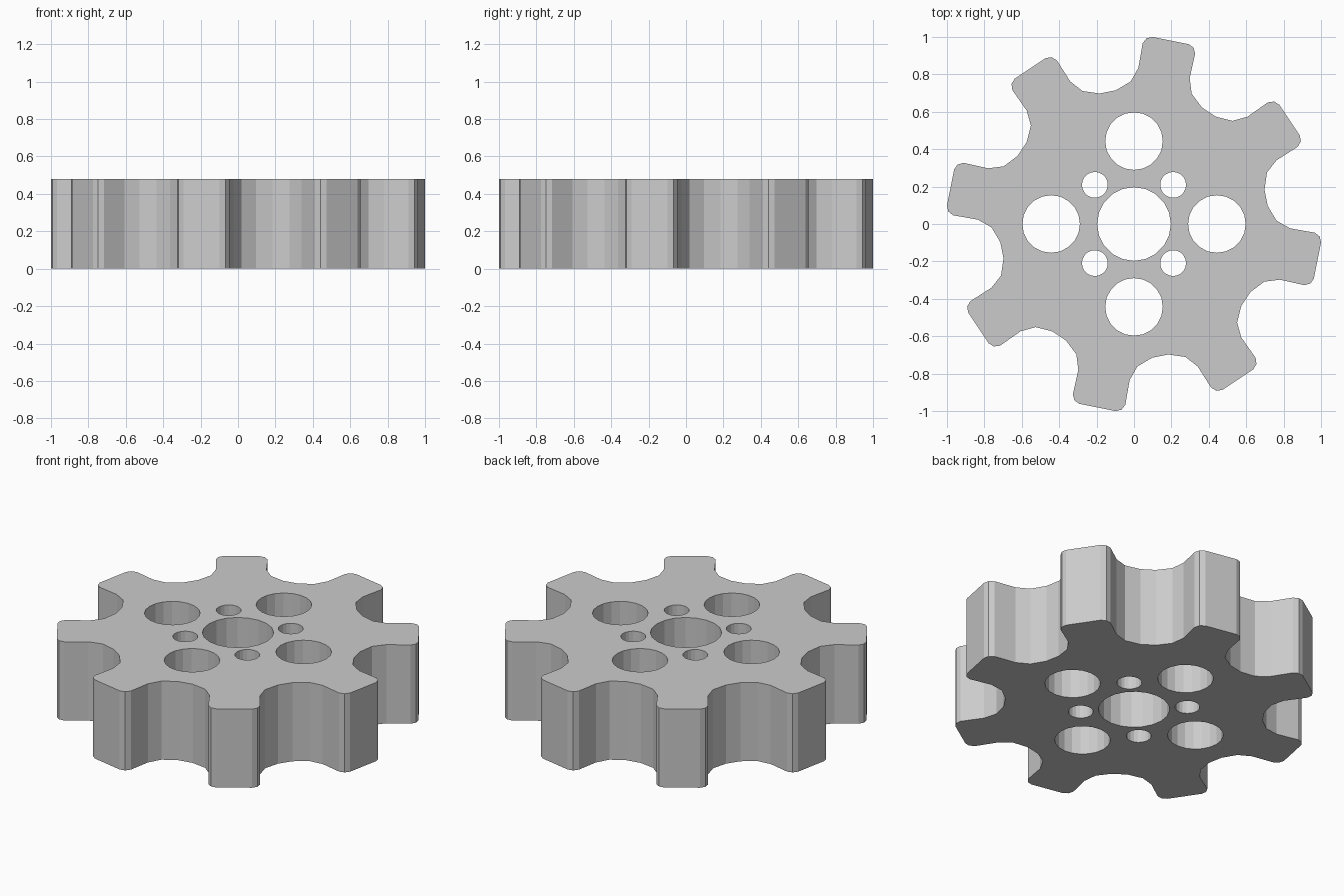
import bpy, bmesh
from math import sin, cos, pi

if "Cube" in bpy.data.objects:
    bpy.data.objects.remove(bpy.data.objects["Cube"])

HEIGHT = 0.48
TEETH = 8
TILT = pi / 16  # tooth axis is a quarter step off the y axis

# Half tooth profile: (sideways, outward), from valley to tip
half = [(0.235, 0.682), (0.166, 0.744), (0.140, 0.823),
        (0.143, 0.957), (0.128, 0.987), (0.099, 1.0)]
tooth = [(-s, r) for s, r in half] + half[::-1]


def circle(cx, cy, r, n):
    return [(cx + r * cos(2 * pi * i / n), cy + r * sin(2 * pi * i / n)) for i in range(n)]


# Toothed outline, going clockwise
outline = []
for k in range(TEETH):
    a = TILT + 2 * pi * k / TEETH
    outline += [(r * sin(a) + s * cos(a), r * cos(a) - s * sin(a)) for s, r in tooth]

# Centre bore, four large holes and four small bolt holes
loops = [outline, circle(0, 0, 0.197, 20)]
for k in range(4):
    a = k * pi / 2
    loops.append(circle(0.443 * cos(a), 0.443 * sin(a), 0.154, 20))
    b = a + pi / 4
    loops.append(circle(0.296 * cos(b), 0.296 * sin(b), 0.069, 20))

# Filled flat curve extruded to a plate
curve = bpy.data.curves.new("sprocket", 'CURVE')
curve.dimensions = '2D'
curve.fill_mode = 'BOTH'
curve.extrude = HEIGHT / 2
for pts in loops:
    sp = curve.splines.new('POLY')
    sp.points.add(len(pts) - 1)
    for p, (x, y) in zip(sp.points, pts):
        p.co = (x, y, 0, 1)
    sp.use_cyclic_u = True
    sp.use_smooth = False
obj = bpy.data.objects.new("sprocket", curve)
bpy.context.collection.objects.link(obj)
bpy.context.view_layer.objects.active = obj
obj.select_set(True)
bpy.ops.object.convert(target='MESH')
obj = bpy.context.object
obj.name = "sprocket"

# Weld the caps to the walls and stand it on the ground
bm = bmesh.new()
bm.from_mesh(obj.data)
bmesh.ops.remove_doubles(bm, verts=bm.verts, dist=0.0005)
bmesh.ops.recalc_face_normals(bm, faces=bm.faces)
bmesh.ops.translate(bm, verts=bm.verts, vec=(0, 0, HEIGHT / 2))
for f in bm.faces:
    f.smooth = False
bm.to_mesh(obj.data)
bm.free()
